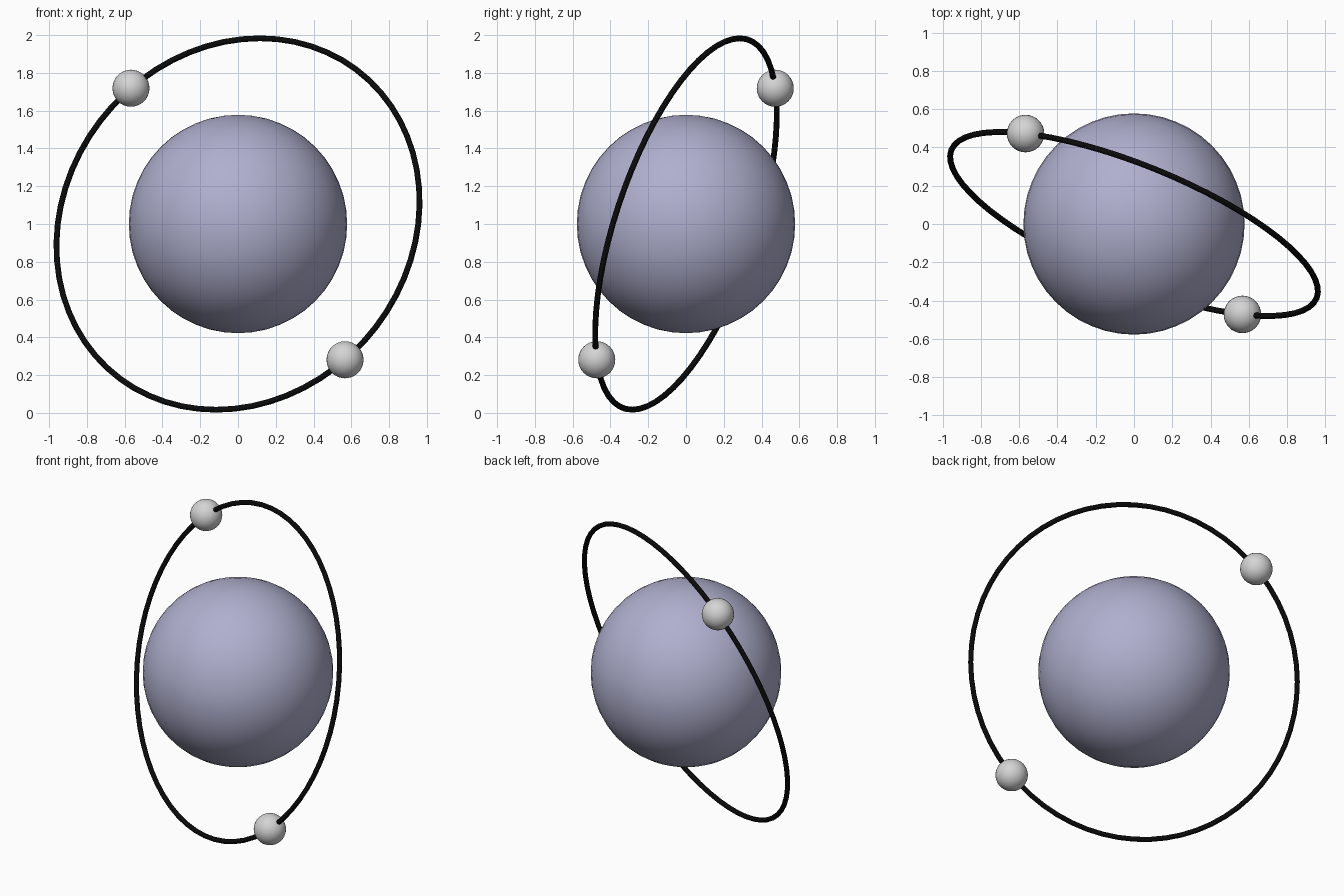
import bpy
from mathutils import Vector

if "Cube" in bpy.data.objects:
    bpy.data.objects.remove(bpy.data.objects["Cube"])

CENTRE = Vector((0, 0, 1))
RING_R, TUBE_R = 1.03, 0.0155
NORMAL = Vector((0.359, 0.884, -0.298)).normalized()


def material(name, rgb):
    m = bpy.data.materials.new(name)
    m.diffuse_color = (*rgb, 1)
    m.use_nodes = True
    m.node_tree.nodes["Principled BSDF"].inputs["Base Color"].default_value = m.diffuse_color
    return m


lavender = material("lavender grey", (0.43, 0.43, 0.62))
silver = material("light grey", (0.66, 0.66, 0.66))
black = material("black", (0.003, 0.003, 0.003))


def finish(name, mat):
    ob = bpy.context.object
    ob.name = name
    ob.data.materials.append(mat)
    bpy.ops.object.shade_smooth()
    return ob


def ball(name, radius, loc, mat, seg):
    bpy.ops.mesh.primitive_uv_sphere_add(segments=seg, ring_count=seg // 2,
                                         radius=radius, location=loc)
    return finish(name, mat)


# large central ball
ball("central_ball", 0.578, CENTRE, lavender, 48)

# tilted thin orbit ring
bpy.ops.mesh.primitive_torus_add(
    major_radius=RING_R, minor_radius=TUBE_R, major_segments=64, minor_segments=12,
    location=CENTRE, rotation=NORMAL.to_track_quat('Z', 'Y').to_euler())
finish("orbit_ring", black)

# two small balls on opposite sides of the ring
direction = Vector((-0.569, 0.476, 0.722))
direction = (direction - NORMAL * direction.dot(NORMAL)).normalized()
for name, side in (("upper_small_ball", 1), ("lower_small_ball", -1)):
    ball(name, 0.098, CENTRE + direction * RING_R * side, silver, 32)
